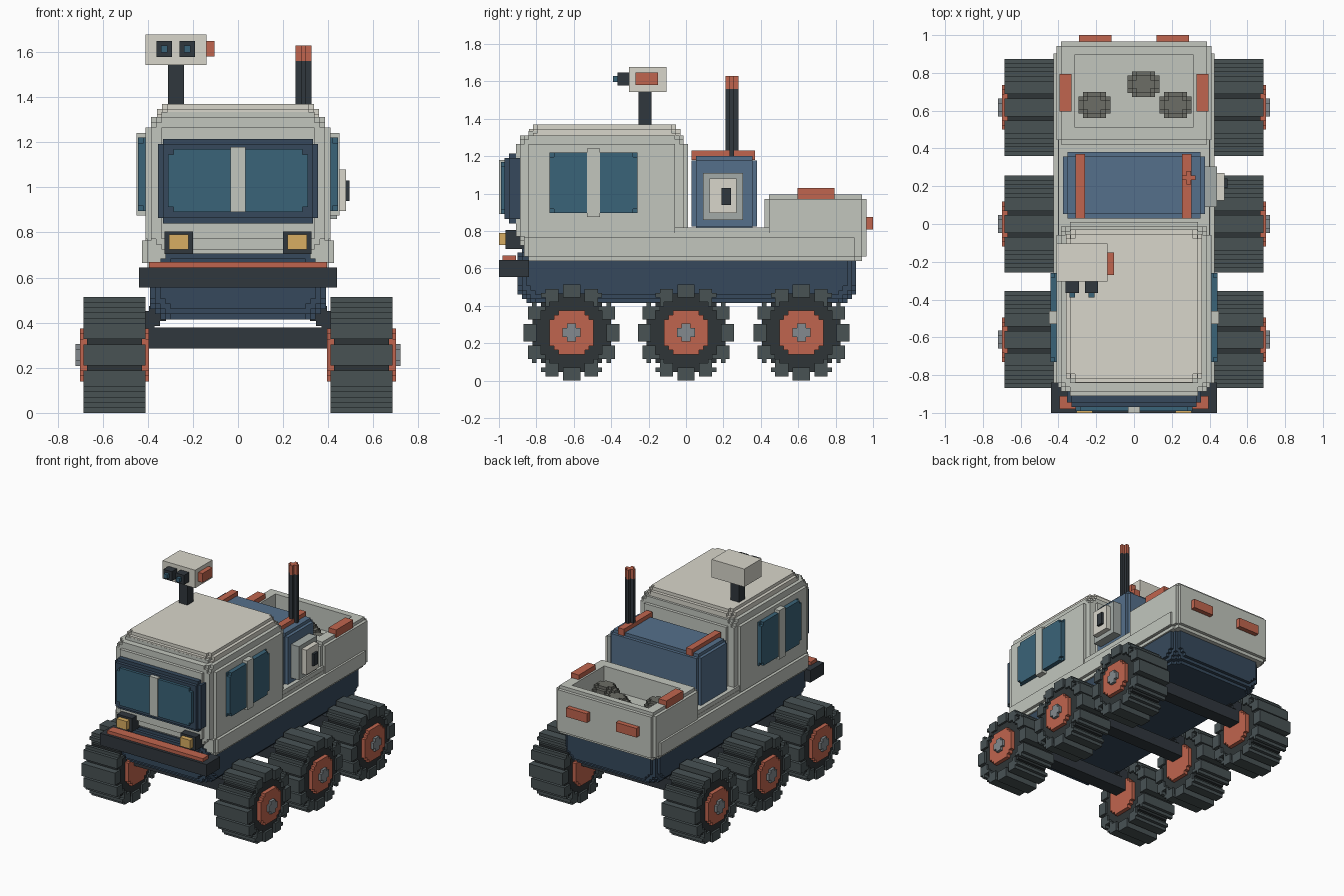
import bpy, bmesh, math
from mathutils import Vector

if "Cube" in bpy.data.objects:
    bpy.data.objects.remove(bpy.data.objects["Cube"])

H = 2 / 86  # voxel step of the blocky style


def mat(name, hexcode):
    def lin(i):
        c = int(hexcode[i:i + 2], 16) / 255
        return c / 12.92 if c <= 0.04045 else ((c + 0.055) / 1.055) ** 2.4
    m = bpy.data.materials.new(name)
    m.diffuse_color = (lin(0), lin(2), lin(4), 1)
    m.use_nodes = True
    m.node_tree.nodes["Principled BSDF"].inputs["Base Color"].default_value = m.diffuse_color
    return m


BODY, ROOF = mat("body_white", "C2C6BE"), mat("roof_white", "D8D6CB")
NAVY, BLUE = mat("navy", "36495C"), mat("blue", "55708B")
ORANGE, TEAL = mat("orange", "C0654E"), mat("glass_teal", "3A6378")
DARK, YELLOW = mat("dark", "30373D"), mat("lamp_yellow", "D8AE62")
TYRE, LUG = mat("tyre", "2F3537"), mat("lug", "485254")
GREY, ROCK = mat("hub_grey", "838A8E"), mat("rock", "6C6D66")
PANEL = mat("panel_grey", "A4ABA8")


def block(name, m, x, y, z, r=0, inside=None, cells=None):
    """Box over three ranges; stepped rounding of radius r and/or an inside(p) test, in voxels."""
    lo = Vector(min(a) for a in (x, y, z))
    hi = Vector(max(a) for a in (x, y, z))
    if cells is None:
        cells = [max(1, round((hi[i] - lo[i]) / H)) if r or inside else 1 for i in range(3)]
    step = Vector((hi[i] - lo[i]) / cells[i] for i in range(3))
    full = set()
    for i in range(cells[0]):
        for j in range(cells[1]):
            for k in range(cells[2]):
                p = [lo[a] + (c + 0.5) * step[a] for a, c in enumerate((i, j, k))]
                d = sum(max(lo[a] + r - p[a], p[a] - hi[a] + r, 0) ** 2 for a in range(3))
                if (r == 0 or d <= r * r) and (inside is None or inside(*p)):
                    full.add((i, j, k))
    bm = bmesh.new()
    verts = {}

    def vert(key):
        if key not in verts:
            verts[key] = bm.verts.new([lo[a] + key[a] * step[a] for a in range(3)])
        return verts[key]

    for c in full:
        for a in range(3):
            b, e = (a + 1) % 3, (a + 2) % 3
            for s in (0, 1):
                n = list(c)
                n[a] += 1 if s else -1
                if tuple(n) in full:
                    continue
                ring = []
                for u, v in ((0, 0), (1, 0), (1, 1), (0, 1)):
                    q = list(c)
                    q[a] += s
                    q[b] += u
                    q[e] += v
                    ring.append(vert(tuple(q)))
                bm.faces.new(ring if s else ring[::-1])
    bmesh.ops.dissolve_limit(bm, angle_limit=0.01, verts=bm.verts, edges=bm.edges)
    me = bpy.data.meshes.new(name)
    bm.to_mesh(me)
    bm.free()
    me.materials.append(m)
    ob = bpy.data.objects.new(name, me)
    bpy.context.collection.objects.link(ob)
    return ob


def pair(name, m, x, y, z, **kw):
    """The same block on the right and the left."""
    for side, s in (("right", 1), ("left", -1)):
        block(f"{name}_{side}", m, (s * x[0], s * x[1]), y, z, **kw)


# Hull, side band and deck
block("lower_hull", NAVY, (-.39, .39), (-.90, .91), (.415, .73), r=.1)
block("side_band", BODY, (-.425, .425), (-.865, .925), (.64, .79), r=.05)
block("deck", BODY, (-.40, .40), (-.80, .90), (.70, .82))

# Cab with roof cap
block("cab", BODY, (-.41, .41), (-.91, .01), (.70, 1.335), r=.11)
block("cab_roof", ROOF, (-.36, .36), (-.84, -.03), (1.23, 1.37), r=.06)

# Windscreen and side windows
block("windscreen_frame", NAVY, (-.355, .355), (-.97, -.80), (.84, 1.215), r=.06)
block("windscreen", TEAL, (-.31, .31), (-.99, -.88), (.89, 1.17), r=.03)
block("windscreen_post", BODY, (-.033, .033), (-1, -.9), (.89, 1.18))
pair("side_window", TEAL, (.35, .443), (-.73, -.26), (.895, 1.22), r=.035)
pair("side_window_post", BODY, (.40, .45), (-.53, -.46), (.875, 1.24))

# Bumper and headlights
block("bumper", DARK, (-.44, .44), (-1, -.84), (.555, .645))
block("bumper_strip", ORANGE, (-.395, .395), (-.98, -.91), (.64, .67))
pair("headlight_case", DARK, (.20, .325), (-.965, -.85), (.705, .805))
pair("headlight", YELLOW, (.22, .305), (-1, -.96), (.725, .79))

# Middle equipment module with top rails
block("equipment_module", BLUE, (-.375, .375), (.03, .38), (.80, 1.20), r=.06)
for n, x in (("left", (-.31, -.26)), ("right", (.255, .305))):
    block(f"module_rail_{n}", ORANGE, x, (.03, .37), (1.18, 1.23))
block("side_panel", PANEL, (.36, .44), (.09, .305), (.86, 1.11))
block("side_panel_cover", ROOF, (.43, .478), (.125, .27), (.895, 1.08))
block("side_panel_slot", DARK, (.47, .495), (.19, .24), (.94, 1.03))


# Antenna with a plus-shaped section
def plus(x, y, z):
    return min(abs(x - .29), abs(y - .245)) < .012


block("antenna", DARK, (.255, .325), (.21, .28), (1.15, 1.56), inside=plus, cells=(3, 3, 1))
block("antenna_tip", ORANGE, (.255, .325), (.21, .28), (1.56, 1.63), inside=plus, cells=(3, 3, 1))

# Open cargo bed with rocks and marker lights
block("cargo_bed", BODY, (-.41, .41), (.42, .965), (.64, .995), r=.05,
      inside=lambda x, y, z: not (abs(x) < .325 and .51 < y < .885 and z > .82))
for i, (x, y) in enumerate(((-.21, .63), (.05, .74), (.22, .63))):
    block(f"rock_{i + 1}", ROCK, (x - .085, x + .085), (y - .068, y + .068), (.80, .93),
          inside=lambda px, py, pz, x=x, y=y:
          ((px - x) / .09) ** 2 + ((py - y) / .073) ** 2 + ((pz - .86) / .075) ** 2 < 1)
pair("bed_rail_light", ORANGE, (.33, .395), (.595, .795), (.97, 1.03))
pair("tail_light", ORANGE, (.12, .29), (.95, 1), (.807, .875))

# Sensor mast and head
block("sensor_mast", DARK, (-.31, -.24), (-.255, -.185), (1.35, 1.56))
block("sensor_head", ROOF, (-.41, -.14), (-.305, -.103), (1.543, 1.677), r=.025)
block("sensor_side_light", ORANGE, (-.15, -.105), (-.27, -.15), (1.58, 1.648))
for n, x in (("left", -.327), ("right", -.225)):
    block(f"sensor_eye_{n}", DARK, (x - .035, x + .035), (-.365, -.29), (1.578, 1.648))
    block(f"sensor_lens_{n}", TEAL, (x - .015, x + .015), (-.39, -.36), (1.598, 1.628))

# Wheels, axles and diagonal struts
WZ, R = .257, .257


def disc(cy, radius):
    return lambda x, y, z: math.hypot(y - cy, z - WZ) < radius


def lugs(cy):
    def test(x, y, z):
        dy, dz = y - cy, z - WZ
        rad = math.hypot(dy, dz)
        turn = math.atan2(dz, dy)
        off = turn - round(turn / (math.pi / 6)) * math.pi / 6
        return .185 < rad * math.cos(off) < R + .005 and abs(rad * math.sin(off)) < .043
    return test


for pos, cy in (("front", -.612), ("middle", 0), ("rear", .617)):
    def wheel_part(name, m, x, radius, test):
        n = 2 * round(radius / H)
        pair(f"{pos}_{name}", m, x, (cy - radius, cy + radius), (WZ - radius, WZ + radius),
             inside=test, cells=(1, n, n))
    wheel_part("tyre", TYRE, (.425, .67), .21, disc(cy, .215))
    wheel_part("tyre_lugs", LUG, (.41, .685), R, lugs(cy))
    wheel_part("rim", ORANGE, (.395, .70), .118, disc(cy, .122))
    wheel_part("hub", GREY, (.45, .72), .048, disc(cy, .05))
    block(f"{pos}_axle", DARK, (-.42, .42), (cy - .05, cy + .05), (.285, .378))
    pair(f"{pos}_strut", DARK, (.32, .42), (cy - .045, cy + .045), (.34, .54),
         inside=lambda x, y, z: abs(abs(x) + z - .80) < .06)
